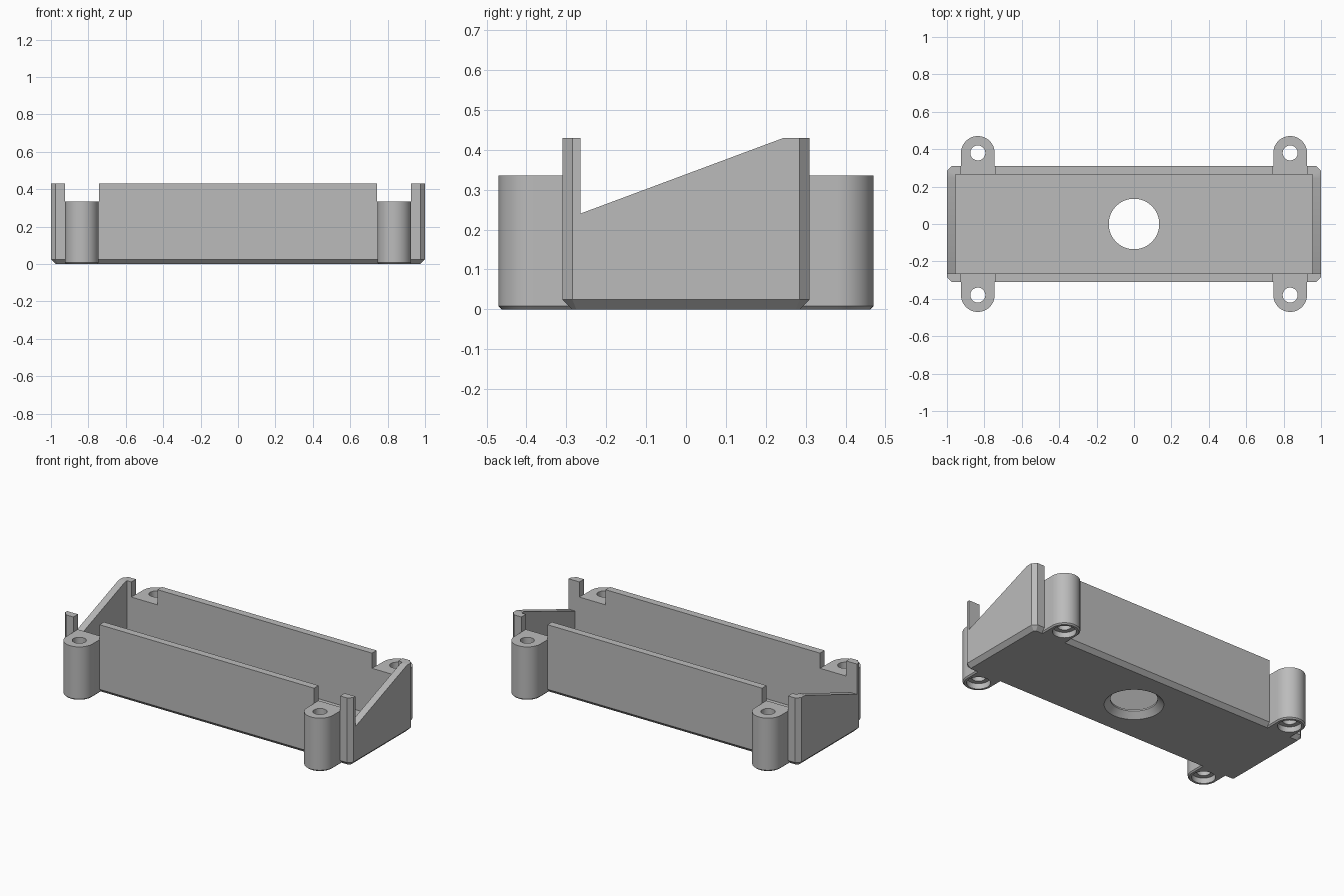
import bpy, bmesh
from math import sin, cos, pi, radians

cube = bpy.data.objects.get("Cube")
if cube:
    bpy.data.objects.remove(cube, do_unlink=True)

HX, HY, H = 1.0, 0.31, 0.43        # outer half sizes and height
WALL, BEVEL = 0.045, 0.025
LUG_X, LUG_Y, LUG_R, LUG_H = 0.835, 0.38, 0.09, 0.335


def loft(name, rings):
    """Closed solid through matching rings of 3D points."""
    bm = bmesh.new()
    loops = [[bm.verts.new(p) for p in ring] for ring in rings]
    n = len(loops[0])
    for a, b in zip(loops, loops[1:]):
        for i in range(n):
            j = (i + 1) % n
            bm.faces.new((a[i], a[j], b[j], b[i]))
    bm.faces.new(loops[0][::-1])
    bm.faces.new(loops[-1])
    bmesh.ops.recalc_face_normals(bm, faces=bm.faces)
    mesh = bpy.data.meshes.new(name)
    bm.to_mesh(mesh)
    bm.free()
    obj = bpy.data.objects.new(name, mesh)
    bpy.context.collection.objects.link(obj)
    return obj


def octagon(x, y, c, z):
    return [(x, c - y, z), (x, y - c, z), (x - c, y, z), (c - x, y, z),
            (-x, y - c, z), (-x, c - y, z), (c - x, -y, z), (x - c, -y, z)]


def rect(x0, x1, y0, y1, z):
    return [(x0, y0, z), (x1, y0, z), (x1, y1, z), (x0, y1, z)]


def circle(cx, cy, r, z, n=48):
    return [(cx + r * cos(2 * pi * i / n), cy + r * sin(2 * pi * i / n), z) for i in range(n)]


def lug_ring(cx, side, r, z, n=24):
    arc = [(cx + r * cos(pi * i / n), side * (LUG_Y + r * sin(pi * i / n)), z) for i in range(n + 1)]
    return arc + [(cx - r, side * 0.28, z), (cx + r, side * 0.28, z)]


def combine(target, tool, operation):
    tool.hide_render = True
    mod = target.modifiers.new("combine", "BOOLEAN")
    mod.operation, mod.solver, mod.object = operation, "EXACT", tool
    bpy.context.view_layer.objects.active = target
    bpy.ops.object.modifier_apply(modifier=mod.name)
    bpy.data.objects.remove(tool, do_unlink=True)


# Bevelled outer body and its cavity
tray = loft("tray_with_lugs", [octagon(HX - BEVEL, HY - BEVEL, 0.01, 0),
                               octagon(HX, HY, BEVEL, BEVEL),
                               octagon(HX, HY, BEVEL, H)])
ix, iy = HX - WALL, HY - WALL
combine(tray, loft("cavity", [rect(-ix, ix, -iy, iy, z) for z in (WALL, 0.6)]), "DIFFERENCE")

# Sloping end walls
slope = [(-iy, 0.24), (0.245, H), (0.245, 0.6), (-iy, 0.6)]
combine(tray, loft("end_slope", [[(x, y, z) for y, z in slope] for x in (-1.1, 1.1)]), "DIFFERENCE")

# Screw lugs, the wall notches above them, and counterbored holes
for sx in (-1, 1):
    for sy in (-1, 1):
        x, y = sx * LUG_X, sy * LUG_Y
        notch = LUG_R + 0.0005
        combine(tray, loft("lug", [lug_ring(x, sy, LUG_R - 0.008, 0),
                                   lug_ring(x, sy, LUG_R, 0.008),
                                   lug_ring(x, sy, LUG_R, LUG_H + 0.03)]), "UNION")
        ys = sorted((sy * 0.22, sy * 0.6))
        combine(tray, loft("notch", [rect(x - notch, x + notch, *ys, z) for z in (LUG_H, 0.6)]),
                "DIFFERENCE")
        combine(tray, loft("screw_hole", [circle(x, y, 0.068, -0.05), circle(x, y, 0.068, 0.035),
                                          circle(x, y, 0.04, 0.035), circle(x, y, 0.04, 0.5)]),
                "DIFFERENCE")

# Countersunk hole through the floor
combine(tray, loft("floor_hole", [circle(0, 0, 0.185, -0.015, 64), circle(0, 0, 0.135, 0.035, 64),
                                  circle(0, 0, 0.135, 0.1, 64)]), "DIFFERENCE")

# Plain grey finish
grey = bpy.data.materials.new("light_grey")
grey.use_nodes = True
colour = (0.5, 0.5, 0.5, 1)
grey.diffuse_color = colour
grey.node_tree.nodes["Principled BSDF"].inputs["Base Color"].default_value = colour
tray.data.materials.clear()
tray.data.materials.append(grey)

bpy.ops.object.select_all(action="DESELECT")
tray.select_set(True)
bpy.context.view_layer.objects.active = tray
bpy.ops.object.shade_smooth_by_angle(angle=radians(30))
